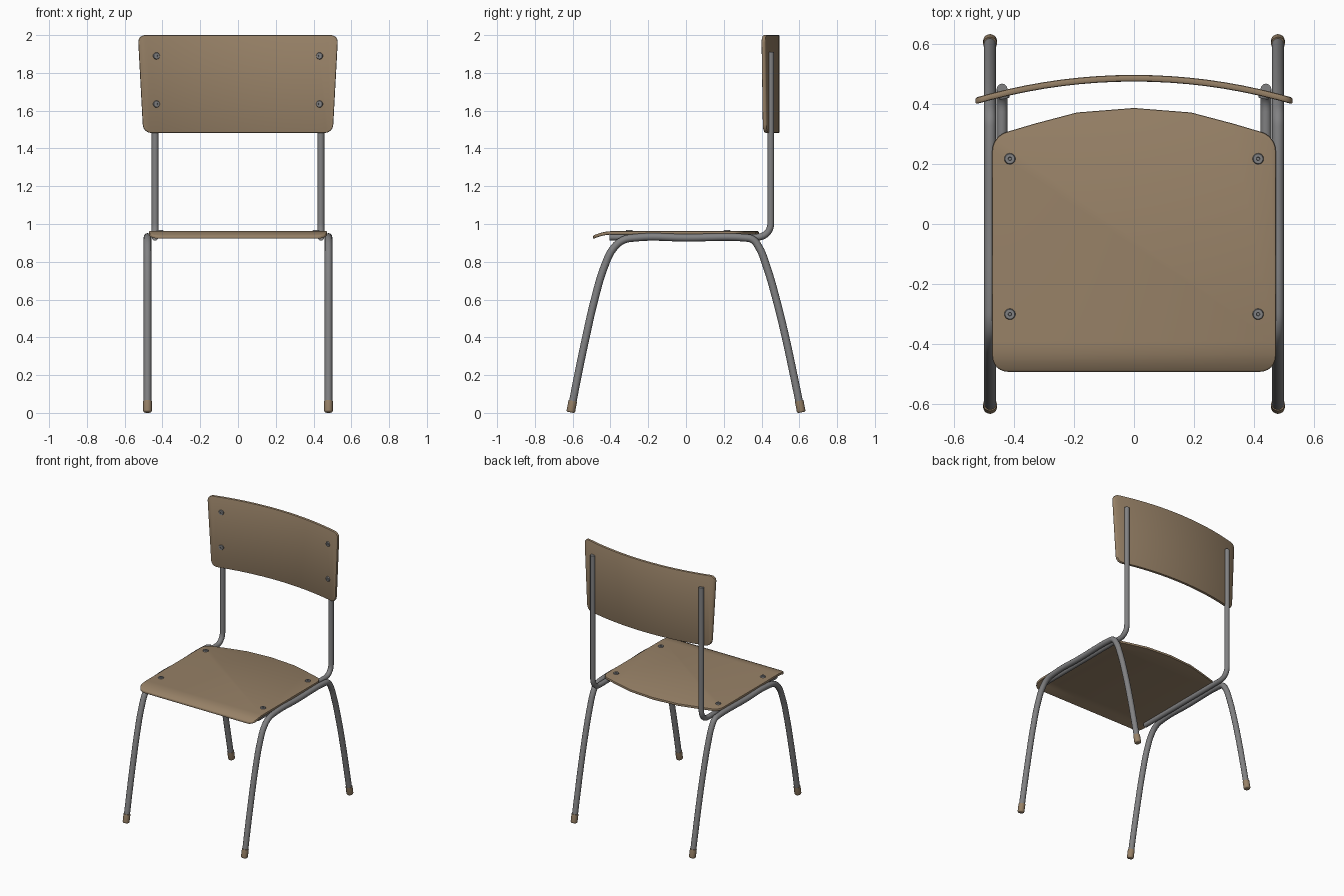
import bpy, bmesh, math
from mathutils import Vector, Matrix

if "Cube" in bpy.data.objects:
    bpy.data.objects.remove(bpy.data.objects["Cube"])


def material(name, rgb):
    m = bpy.data.materials.new(name)
    m.diffuse_color = (*rgb, 1)
    m.use_nodes = True
    m.node_tree.nodes["Principled BSDF"].inputs["Base Color"].default_value = m.diffuse_color
    return m


WOOD = material("brown wood", (0.31, 0.22, 0.135))
METAL = material("grey metal", (0.22, 0.22, 0.225))


def finish(bm, name, mat, matrix=Matrix()):
    bmesh.ops.recalc_face_normals(bm, faces=bm.faces)
    mesh = bpy.data.meshes.new(name)
    bm.to_mesh(mesh)
    bm.free()
    mesh.materials.append(mat)
    ob = bpy.data.objects.new(name, mesh)
    bpy.context.collection.objects.link(ob)
    ob.matrix_world = matrix
    bpy.ops.object.select_all(action='DESELECT')
    bpy.context.view_layer.objects.active = ob
    ob.select_set(True)
    bpy.ops.object.shade_smooth_by_angle(angle=math.radians(35))
    return ob


def fillet(points, closed, steps=6):
    """Round the corners of a 2D path; each point is (a, b, trim length)."""
    out = []
    n = len(points)
    for i, (a, b, r) in enumerate(points):
        p = Vector((a, b))
        if r == 0 or (not closed and i in (0, n - 1)):
            out.append(p)
            continue
        p0 = p + (Vector(points[i - 1][:2]) - p).normalized() * r
        p1 = p + (Vector(points[(i + 1) % n][:2]) - p).normalized() * r
        for k in range(steps + 1):
            t = k / steps
            w = 0.8 * 2 * t * (1 - t)
            s = (1 - t) ** 2 + w + t * t
            out.append((p0 * (1 - t) ** 2 + p * w + p1 * t * t) / s)
    return out


def panel(name, outline, thick, cut_axis, cuts, place):
    """Flat rounded board, sliced into strips and then bent by place()."""
    bm = bmesh.new()
    base = bm.faces.new([bm.verts.new((p.x, p.y, -thick / 2)) for p in outline])
    ext = bmesh.ops.extrude_face_region(bm, geom=[base], use_keep_orig=True)
    bmesh.ops.translate(bm, vec=(0, 0, thick),
                        verts=[v for v in ext['geom'] if isinstance(v, bmesh.types.BMVert)])
    rim = [e for e in bm.edges if abs(e.verts[0].co.z - e.verts[1].co.z) < 1e-6]
    bmesh.ops.bevel(bm, geom=rim, offset=thick * 0.3, segments=2, profile=0.5, affect='EDGES')
    for c in cuts:
        co, no = Vector((0, 0, 0)), Vector((0, 0, 0))
        co[cut_axis], no[cut_axis] = c, 1
        bmesh.ops.bisect_plane(bm, geom=bm.verts[:] + bm.edges[:] + bm.faces[:],
                               plane_co=co, plane_no=no)
    for v in bm.verts:
        v.co = place(v.co)
    return finish(bm, name, WOOD)


def tube(name, points, radius, smooth):
    """Round metal tube along a path."""
    cu = bpy.data.curves.new(name, 'CURVE')
    cu.dimensions = '3D'
    cu.bevel_depth, cu.bevel_resolution = radius, 4
    cu.use_fill_caps, cu.resolution_u = True, 6
    sp = cu.splines.new('BEZIER' if smooth else 'POLY')
    if smooth:
        sp.bezier_points.add(len(points) - 1)
        for bp, p in zip(sp.bezier_points, points):
            bp.co = p
            bp.handle_left_type = bp.handle_right_type = 'AUTO'
    else:
        sp.points.add(len(points) - 1)
        for q, p in zip(sp.points, points):
            q.co = (*p, 1)
    cu.materials.append(METAL)
    ob = bpy.data.objects.new(name, cu)
    bpy.context.collection.objects.link(ob)
    bpy.ops.object.select_all(action='DESELECT')
    bpy.context.view_layer.objects.active = ob
    ob.select_set(True)
    bpy.ops.object.convert(target='MESH')
    bpy.ops.object.shade_smooth_by_angle(angle=math.radians(50))


def bolt(name, pos, normal):
    """Low round bolt head with a small socket."""
    bm = bmesh.new()
    bmesh.ops.create_cone(bm, cap_ends=True, segments=20, radius1=0.021, radius2=0.016, depth=0.014)
    top = max(bm.faces, key=lambda f: f.calc_center_median().z)
    bmesh.ops.inset_region(bm, faces=[top], thickness=0.010)
    bmesh.ops.inset_region(bm, faces=[top], thickness=0.001, depth=-0.006)
    rot = Vector(normal).to_track_quat('Z', 'Y').to_matrix().to_4x4()
    finish(bm, name, METAL, Matrix.Translation(pos) @ rot)


# Seat: rounded front corners, bowed rear edge, front lip rolling down
seat_outline = fillet([
    (-0.472, -0.492, 0.055), (0.472, -0.492, 0.055), (0.472, 0.292, 0.05),
    (0.33, 0.334, 0), (0.19, 0.371, 0), (0, 0.386, 0), (-0.19, 0.371, 0),
    (-0.33, 0.334, 0), (-0.472, 0.292, 0.05)], True)


def seat_bend(co):
    d = max(0.0, -0.39 - co.y)
    return Vector((co.x, co.y, co.z + 0.953 - 2.3 * d * d))


panel("seat", seat_outline, 0.018, 1, [-0.39 - 0.0125 * i for i in range(8)], seat_bend)

# Backrest: tapered board curved around the sitter
RADIUS = 1.875


def back_y(x):
    return 0.485 - RADIUS + math.sqrt(RADIUS ** 2 - x * x)


back_outline = fillet([(-0.502, 1.482, 0.045), (0.502, 1.482, 0.045),
                       (0.53, 2.0, 0.04), (-0.53, 2.0, 0.04)], True)
panel("backrest", back_outline, 0.022, 0, [-0.48 + 0.06 * i for i in range(17)],
      lambda co: Vector((co.x, back_y(co.x) + co.z, co.y)))

# Side frames, one continuous leg tube and one back post tube per side
leg_path = [(-0.603, 0.04), (-0.572, 0.2), (-0.53, 0.4), (-0.484, 0.6), (-0.43, 0.78),
            (-0.385, 0.87), (-0.335, 0.913), (-0.27, 0.927), (0.0, 0.927), (0.31, 0.927),
            (0.352, 0.918), (0.387, 0.875), (0.425, 0.78), (0.478, 0.6), (0.527, 0.4),
            (0.57, 0.2), (0.603, 0.04)]
post_path = fillet([(-0.405, 0.93, 0), (0.449, 0.93, 0.075), (0.449, 1.91, 0)], False, 8)

for side, s in (("left", -1), ("right", 1)):
    tube(f"{side}_leg_tube", [(s * 0.479, y, z) for y, z in leg_path], 0.02, True)
    tube(f"{side}_back_post", [(s * 0.439, p.x, p.y) for p in post_path], 0.018, False)

    # Rubber feet aligned with the leg ends
    for end, e in (("front", -1), ("rear", 1)):
        bm = bmesh.new()
        bmesh.ops.create_cone(bm, cap_ends=True, segments=20, radius1=0.023, radius2=0.023, depth=0.062)
        rims = [ed for ed in bm.edges if abs(ed.verts[0].co.z - ed.verts[1].co.z) < 1e-6
                and ed.verts[0].co.z < 0]
        bmesh.ops.bevel(bm, geom=rims, offset=0.009, segments=3, profile=0.5, affect='EDGES')
        finish(bm, f"{side}_{end}_foot", WOOD,
               Matrix.Translation((s * 0.479, e * 0.605, 0.033)) @ Matrix.Rotation(e * 0.19, 4, 'X'))

    # Bolts through the seat and the backrest
    for end, y in (("front", -0.30), ("rear", 0.217)):
        bolt(f"{side}_{end}_seat_bolt", (s * 0.413, y, 0.962), (0, 0, 1))
    for level, z in (("lower", 1.635), ("upper", 1.89)):
        x = s * 0.432
        bolt(f"{side}_{level}_back_bolt", (x, back_y(x) - 0.011, z), (-x / RADIUS, -1, 0))
